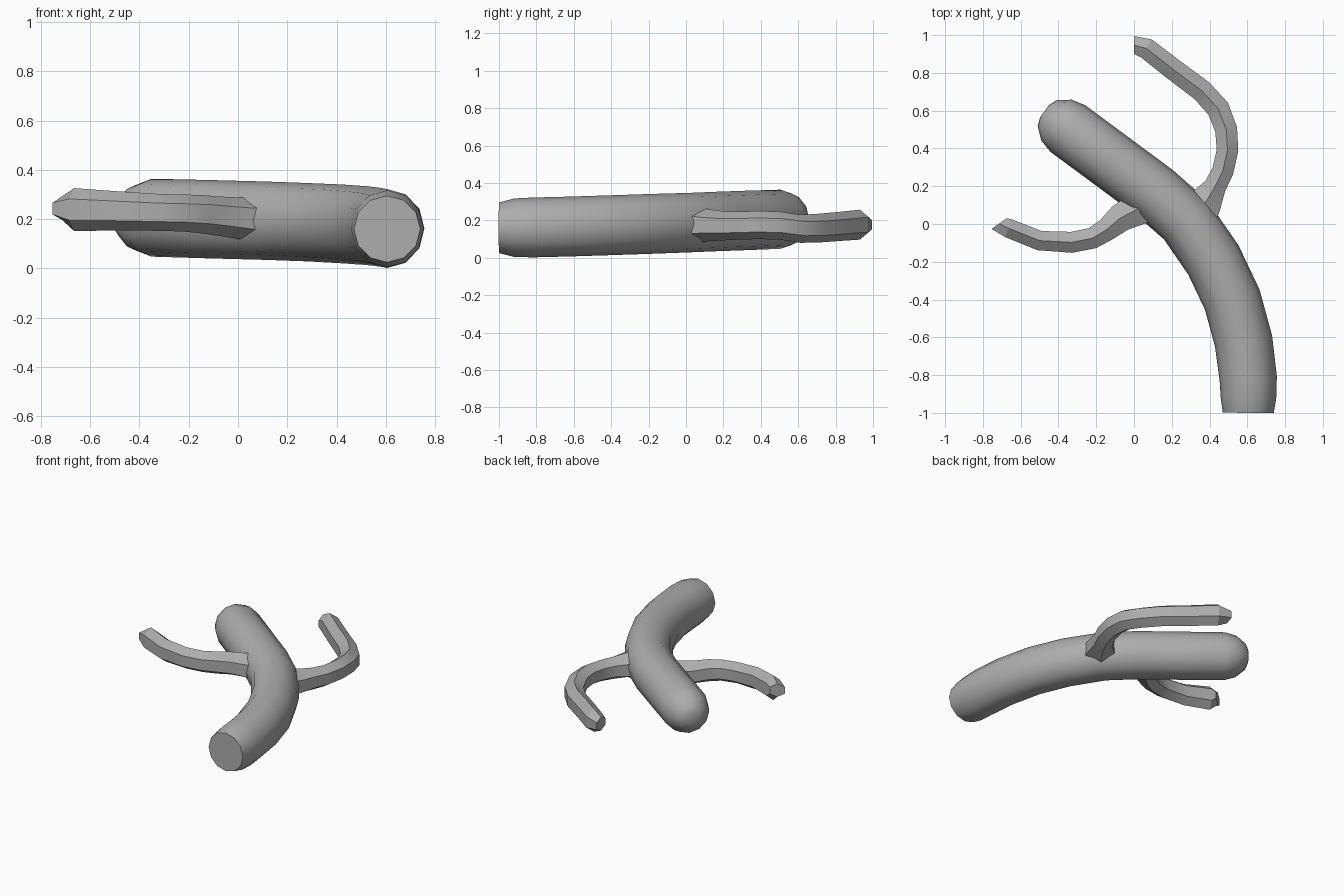
import bpy, bmesh, math
from mathutils import Vector

grey = bpy.data.materials.new("grey")
grey.diffuse_color = (0.42, 0.42, 0.42, 1)


def sweep(name, path, sides, smooth, end_dir=None):
    """Closed tube through rows of x, y, z, half width, half height."""
    bm = bmesh.new()
    rings = []
    for i, (x, y, z, w, h) in enumerate(path):
        a = Vector(path[max(i - 1, 0)][:2])
        b = Vector(path[min(i + 1, len(path) - 1)][:2])
        t = (b - a).normalized()
        if end_dir and i == len(path) - 1:
            t = Vector(end_dir).normalized()
        across = Vector((t.y, -t.x, 0))
        ring = []
        for k in range(sides):
            ang = math.pi / 2 + 2 * math.pi * k / sides
            p = Vector((x, y, z)) + across * (w * math.cos(ang))
            p.z += h * math.sin(ang)
            ring.append(bm.verts.new(p))
        rings.append(ring)
    for r, s in zip(rings, rings[1:]):
        for k in range(sides):
            n = (k + 1) % sides
            bm.faces.new((r[k], r[n], s[n], s[k]))
    bm.faces.new(rings[0])
    bm.faces.new(rings[-1])
    bmesh.ops.recalc_face_normals(bm, faces=bm.faces[:])
    me = bpy.data.meshes.new(name)
    bm.to_mesh(me)
    bm.free()
    me.materials.append(grey)
    ob = bpy.data.objects.new(name, me)
    bpy.context.collection.objects.link(ob)
    bpy.ops.object.select_all(action='DESELECT')
    ob.select_set(True)
    bpy.context.view_layer.objects.active = ob
    bpy.ops.object.shade_smooth_by_angle(angle=math.radians(smooth))
    return ob


# Curved main trunk, flat at the base and rounded at the tip
sweep("trunk", [
    (.605, -1.0, .160, .135, .135), (.606, -.92, .161, .147, .156),
    (.605, -.82, .162, .152, .160), (.580, -.62, .167, .154, .160),
    (.520, -.40, .174, .154, .160), (.420, -.19, .181, .154, .160),
    (.275, .02, .188, .154, .159), (.110, .165, .194, .154, .159),
    (-.120, .335, .200, .154, .159), (-.350, .505, .206, .154, .158),
    (-.410, .550, .206, .135, .135), (-.460, .587, .206, .085, .085),
    (-.474, .597, .206, .040, .040)], 12, 32)

# Right arm, bending back towards the tip
sweep("right_arm", [
    (.335, .065, .178, .135, .100), (.385, .125, .174, .100, .085),
    (.430, .200, .171, .068, .078), (.470, .280, .172, .066, .075),
    (.495, .390, .175, .066, .075), (.488, .500, .172, .068, .075),
    (.446, .610, .155, .070, .075), (.360, .705, .158, .068, .077),
    (.200, .825, .168, .066, .078), (.065, .930, .177, .064, .080),
    (.000, .947, .177, .055, .048)], 6, 25, (-1, 0))

# Left arm, curling outwards
sweep("left_arm", [
    (.080, .125, .198, .125, .100), (.010, .075, .203, .100, .085),
    (-.075, .030, .212, .085, .080), (-.145, -.030, .220, .070, .078),
    (-.220, -.075, .225, .065, .075), (-.330, -.097, .228, .064, .075),
    (-.500, -.088, .234, .060, .080), (-.665, -.022, .239, .058, .087),
    (-.714, .002, .243, .056, .046)], 6, 25, (-.58, .81))
